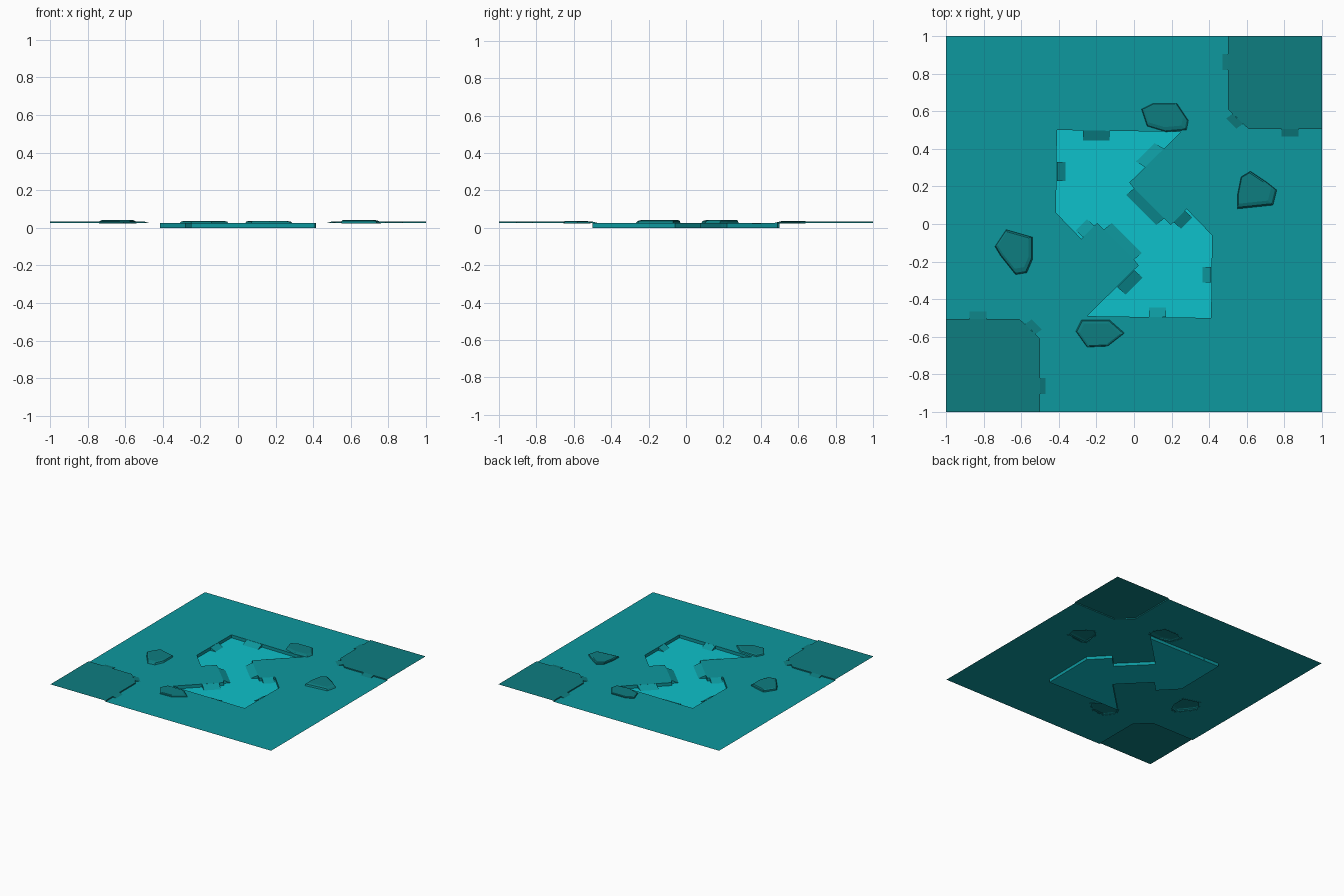
import bpy
from mathutils import Vector
from mathutils.geometry import tessellate_polygon

if "Cube" in bpy.data.objects:
    bpy.data.objects.remove(bpy.data.objects["Cube"])

GROUND, LEDGE = 0.025, 0.034


def material(name, rgb):
    m = bpy.data.materials.new(name)
    m.diffuse_color = (*rgb, 1)
    m.use_nodes = True
    m.node_tree.nodes["Principled BSDF"].inputs["Base Color"].default_value = m.diffuse_color
    return m


TEAL = material("teal", (0.004, 0.314, 0.342))
BRIGHT = material("bright_teal", (0.004, 0.533, 0.597))
DARK = material("dark_teal", (0.004, 0.205, 0.216))


def add(name, verts, faces, mat):
    me = bpy.data.meshes.new(name)
    me.from_pydata(verts, [], faces)
    me.materials.append(mat)
    ob = bpy.data.objects.new(name, me)
    bpy.context.collection.objects.link(ob)
    return ob


def turn(pts):
    """Half turn about the centre."""
    return [(-x, -y) for x, y in pts]


def sheet(name, loops, z, mat):
    """Flat upward-facing sheet; loops after the first are holes."""
    loops = [[Vector((x, y, 0)) for x, y in l] for l in loops]
    pts = [p for l in loops for p in l]
    faces = []
    for a, b, c in tessellate_polygon(loops):
        up = (pts[b] - pts[a]).cross(pts[c] - pts[a]).z > 0
        faces.append((a, b, c) if up else (a, c, b))
    return add(name, [(p.x, p.y, z) for p in pts], faces, mat)


def walls(name, pts, z0, z1, mat, closed=True):
    """Vertical strip; a counter-clockwise outline faces outward."""
    n = len(pts)
    verts = [(x, y, z0) for x, y in pts] + [(x, y, z1) for x, y in pts]
    faces = [(i, (i + 1) % n, (i + 1) % n + n, i + n)
             for i in range(n if closed else n - 1)]
    return add(name, verts, faces, mat)


def ramps(name, specs, z0, z1, mat):
    """Sloped tabs: each spec is edge start, edge end, outward offset."""
    verts, faces = [], []
    for ax, ay, bx, by, dx, dy in specs:
        k = len(verts)
        verts += [(ax, ay, z1), (bx, by, z1), (bx + dx, by + dy, z0),
                  (ax + dx, ay + dy, z0), (ax, ay, z0), (bx, by, z0)]
        fs = [(0, 1, 2, 3), (0, 3, 4), (1, 5, 2)]
        if (bx - ax) * dy - (by - ay) * dx < 0:
            fs = [f[::-1] for f in fs]
        faces += [tuple(i + k for i in f) for f in fs]
    return add(name, verts, faces, mat)


def scaled(pts, s, dx=0, dy=0):
    cx = sum(p[0] for p in pts) / len(pts)
    cy = sum(p[1] for p in pts) / len(pts)
    return [(cx + (x - cx) * s + dx, cy + (y - cy) * s + dy) for x, y in pts]


def rock(name, pts, shift, top):
    """Faceted low stone, open underneath (clockwise outline)."""
    pts = pts[::-1]
    n = len(pts)
    rings = [(pts, GROUND - 0.001),
             (scaled(pts, 0.95, shift[0] * .4, shift[1] * .4), GROUND + (top - GROUND) * .65),
             (scaled(pts, 0.82, *shift), top)]
    verts = [(x, y, z) for ring, z in rings for x, y in ring]
    faces = [(r * n + i, r * n + (i + 1) % n, (r + 1) * n + (i + 1) % n, (r + 1) * n + i)
             for r in range(2) for i in range(n)]
    faces.append(tuple(range(2 * n, 3 * n)))
    return add(name, verts, faces, DARK)


# Rocks: outlines, top offset, top height
rocks = [
    ([(0.04, 0.61), (0.10, 0.64), (0.23, 0.64), (0.29, 0.55), (0.28, 0.50),
      (0.17, 0.49), (0.07, 0.52)], (-0.008, 0.012), 0.037),
    ([(0.55, 0.15), (0.57, 0.25), (0.62, 0.28), (0.71, 0.22), (0.76, 0.18),
      (0.74, 0.10), (0.55, 0.08)], (-0.010, 0.010), 0.042),
    ([(-0.74, -0.12), (-0.68, -0.03), (-0.54, -0.07), (-0.54, -0.19),
      (-0.57, -0.26), (-0.63, -0.27), (-0.71, -0.17)], (-0.004, 0.012), 0.042),
    ([(-0.31, -0.57), (-0.28, -0.51), (-0.13, -0.51), (-0.05, -0.58),
      (-0.14, -0.65), (-0.25, -0.655)], (0.0, -0.006), 0.037),
]
for i, (pts, shift, top) in enumerate(rocks):
    rock(f"rock_{i + 1}", pts, shift, top)

# Sunken pit: half outline, repeated by a half turn
half_pit = [(-0.41, 0.50), (0.25, 0.49), (-0.025, 0.22), (0.0, 0.19), (0.16, 0.03),
            (0.195, -0.005), (0.28, 0.08), (0.415, -0.06)]
pit = half_pit + turn(half_pit)
sheet("pit_floor", [pit], 0, BRIGHT)
walls("pit_walls", pit, 0, GROUND, TEAL)

# Raised corner ledges
corner = [(1, 0.505), (0.61, 0.505), (0.50, 0.61), (0.50, 1)]
for name, line, tip in (("back_right", corner, (1, 1)),
                        ("front_left", turn(corner), (-1, -1))):
    sheet("ledge_" + name, [line + [tip]], LEDGE, DARK)
    walls("ledge_wall_" + name, line[::-1], GROUND, LEDGE, DARK, closed=False)

# Ground sheet with openings under pit and rocks
outer = [(1, -1)] + corner + [(-1, 1)] + turn(corner)
holes = [pit] + [scaled(r[0], 0.88) for r in rocks]
sheet("ground", [outer] + holes, GROUND, TEAL)

# Sloped tabs on the ledges
tabs = [(0.50, 0.82, 0.50, 0.905, -0.03, 0), (0.785, 0.505, 0.875, 0.505, 0, -0.04),
        (0.525, 0.586, 0.58, 0.533, -0.035, -0.025)]
tabs += [tuple(-v for v in t) for t in tabs]
ramps("ledge_tabs", tabs, GROUND, LEDGE, DARK)

# Sloped tabs into the pit
pit_tabs = [
    (-0.27, 0.50, -0.13, 0.50, 0, -0.055), (0.08, -0.495, 0.17, -0.495, 0, 0.05),
    (-0.41, 0.33, -0.41, 0.23, 0.045, 0), (0.41, -0.23, 0.41, -0.31, -0.045, 0),
    (0.16, 0.40, 0.06, 0.302, -0.05, 0.03), (-0.09, -0.335, 0.0, -0.245, 0.045, -0.04),
    (0.0, 0.19, 0.16, 0.03, -0.042, -0.036), (0.0, -0.19, -0.16, -0.03, 0.042, 0.036),
    (0.21, 0.01, 0.27, 0.07, 0.04, -0.035), (-0.21, -0.01, -0.27, -0.07, -0.04, 0.035),
]
ramps("pit_tabs", pit_tabs, 0, GROUND, TEAL)
